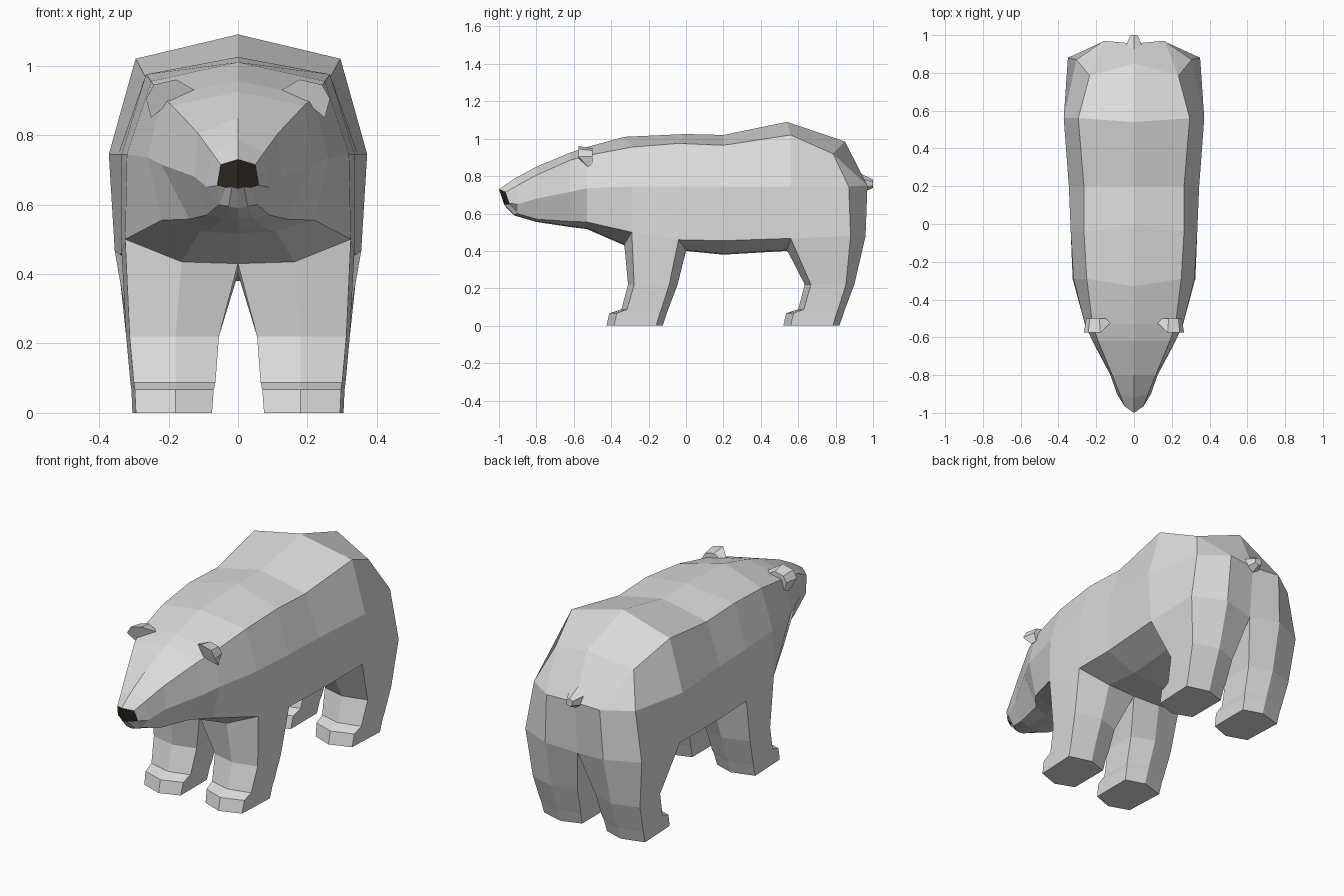
import bpy, bmesh
from math import pi
from mathutils import Matrix, Vector

cube = bpy.data.objects.get("Cube")
if cube:
    bpy.data.objects.remove(cube, do_unlink=True)


def material(name, r, g, b):
    mat = bpy.data.materials.new(name)
    mat.use_nodes = True
    mat.diffuse_color = (r, g, b, 1)
    mat.node_tree.nodes["Principled BSDF"].inputs["Base Color"].default_value = (r, g, b, 1)
    return mat


fur = material("white fur", 0.72, 0.72, 0.72)
nose_dark = material("dark nose", 0.035, 0.027, 0.018)


def finish(name, bm, materials, mirrored=True):
    """Mirror the half mesh across x, fix normals and make a flat shaded object."""
    if mirrored:
        geometry = bm.verts[:] + bm.edges[:] + bm.faces[:]
        bmesh.ops.mirror(bm, geom=geometry, axis='X', merge_dist=0.001)
    bmesh.ops.recalc_face_normals(bm, faces=bm.faces[:])
    mesh = bpy.data.meshes.new(name)
    bm.to_mesh(mesh)
    bm.free()
    for mat in materials:
        mesh.materials.append(mat)
    obj = bpy.data.objects.new(name, mesh)
    bpy.context.collection.objects.link(obj)
    return obj


bm = bmesh.new()


def point(x, y, z):
    return bm.verts.new((x, y, z))


# Torso and head: half sections from snout to hind legs
# y, centre shift, top z, crease x z, side x z, low side x z, underside z
stations = [
    (-.97, -.03, .73, .05, .715, .06, .655, .035, .648, .645),
    (-.90, -.02, .785, .075, .75, .09, .65, .055, .60, .59),
    (-.80, 0, .85, .115, .805, .125, .68, .09, .57, .555),
    (-.62, 0, .925, .19, .885, .22, .715, .14, .558, .528),
    (-.53, 0, .955, .22, .91, .26, .735, .22, .555, .517),
    (-.29, -.04, 1.01, .25, .955, .32, .745, .325, .50, .43),
    (-.04, .04, 1.025, .265, .975, .335, .745, .335, .46, .40),
    (.20, 0, 1.02, .265, .965, .345, .745, .34, .455, .38),
    (.56, -.02, 1.09, .295, 1.02, .372, .745, .355, .467, .40),
]
rings = []
for i, (y, shift, top, cx, cz, sx, sz, lx, lz, under) in enumerate(stations):
    ring = [point(0, y + shift, top), point(cx, y, cz), point(sx, y, sz),
            point(lx, y, lz), point(lx / 2, y + shift, under + .005),
            point(0, y + shift, under)]
    if i == 0:  # rake the tip of the snout backwards
        for v in ring:
            v.co.y += (top - v.co.z) * .33
    rings.append(ring)

# Rump section
top, crease, side, low, inner, crotch = rump = [
    point(0, .85, .985), point(.235, .785, .92), point(.305, .87, .745),
    point(.35, .88, .48), point(.175, .96, .48), point(0, .93, .46)]
rings.append(rump)

front_row, hind_row = 5, 8
for i in range(len(rings) - 1):
    a, b = rings[i], rings[i + 1]
    columns = 3 if i in (front_row, hind_row) else 5
    for j in range(columns):
        bm.faces.new((a[j], b[j], b[j + 1], a[j + 1]))

# Back of the rump
haunch = point(.16, .97, .75)
tail_root = point(0, .955, .745)
for face in ((top, crease, haunch, tail_root), (crease, side, haunch),
             (side, low, inner, haunch), (haunch, inner, crotch, tail_root)):
    bm.faces.new(face)

# Nose on the end of the snout
bm.faces.new(rings[0]).material_index = 1

# Legs: six-sided lofts from the openings under the torso
# z, inner x, outer x, front middle, front corner, rear corner, rear middle
leg_levels = [
    (.22, .055, .322, -.31, -.277, -.09, -.045),
    (.088, .065, .31, -.345, -.315, -.132, -.095),
    (.067, .07, .307, -.41, -.37, -.14, -.102),
    (0, .075, .304, -.425, -.385, -.16, -.125),
]
for row, offset in ((front_row, 0), (hind_row, .945)):
    a, b = rings[row], rings[row + 1]
    upper = [a[3], a[4], a[5], b[5], b[4], b[3]]
    for z, xi, xo, fm, fc, rc, rm in leg_levels:
        outline = ((xo - .01, fc), (.18, fm), (xi, fc), (xi, rc), (.18, rm), (xo, rc))
        lower = [point(x, y + offset, z) for x, y in outline]
        for j in range(6):
            k = (j + 1) % 6
            bm.faces.new((upper[j], upper[k], lower[k], lower[j]))
        upper = lower
    bm.faces.new(upper)
finish("bear_body", bm, [fur, nose_dark])

# Ears: short thick blades, narrowing to the back
bm = bmesh.new()
ear_outline = [(.125, .93), (.178, .96), (.242, .945), (.265, .905), (.25, .85), (.195, .895)]
centre = Vector((.205, -.5, .905))
front = [point(x, -.575 + (.05 if i in (0, 4) else 0), z) for i, (x, z) in enumerate(ear_outline)]
back = [point(*centre.lerp(Vector((x, -.5, z)), .8)) for x, z in ear_outline]
bm.faces.new(front)
bm.faces.new(back)
for j in range(6):
    k = (j + 1) % 6
    bm.faces.new((front[j], front[k], back[k], back[j]))
finish("ears", bm, [fur])

# Tail: stubby cone pointing backwards
bm = bmesh.new()
place = Matrix.Translation((0, .955, .76)) @ Matrix.Rotation(-pi / 2, 4, 'X')
bmesh.ops.create_cone(bm, cap_ends=True, segments=6, radius1=.065, radius2=.022,
                      depth=.09, matrix=place)
finish("tail", bm, [fur], mirrored=False)
